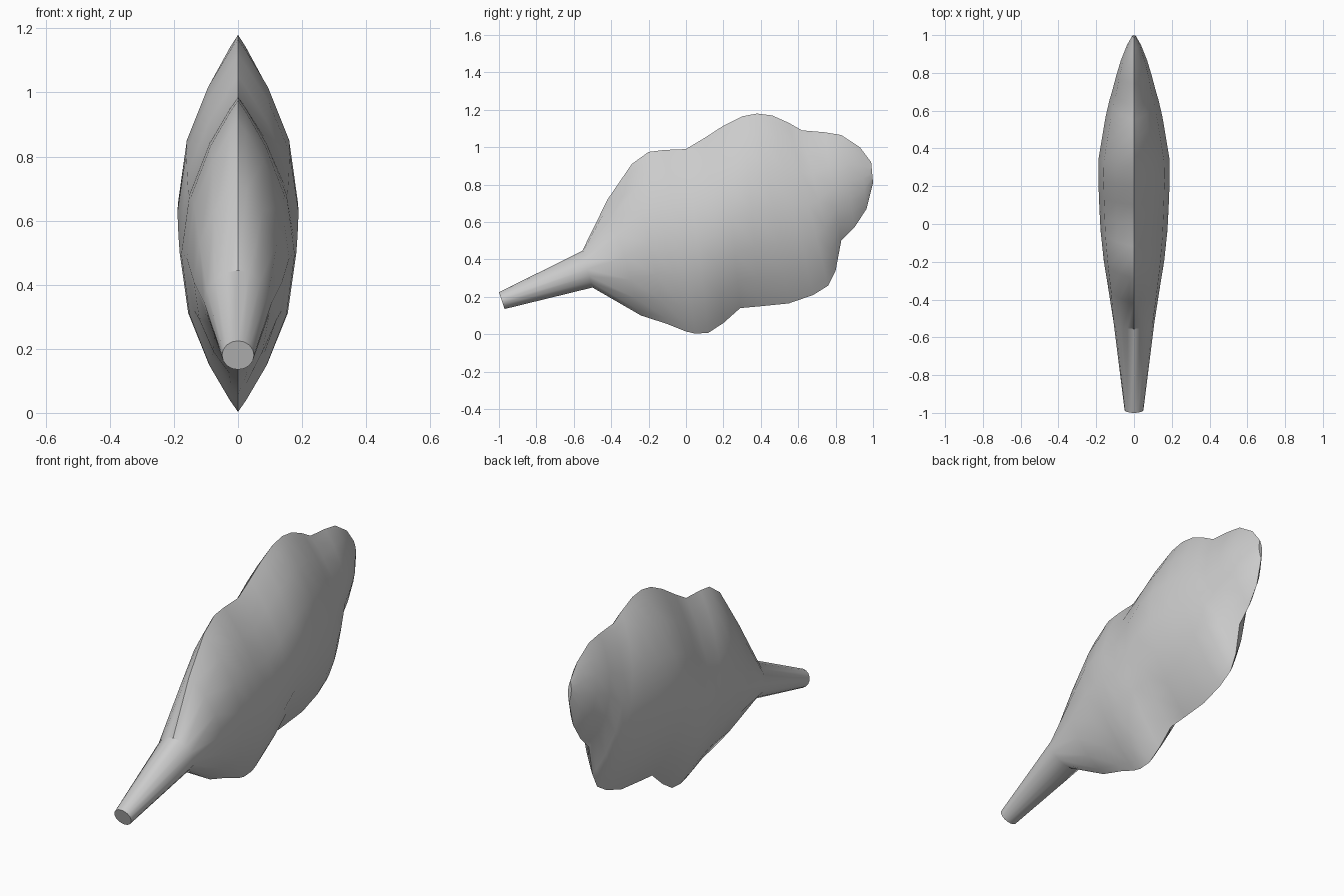
import bpy, bmesh, math

if "Cube" in bpy.data.objects:
    bpy.data.objects.remove(bpy.data.objects["Cube"])

# Leaf stations from stem to tip: top y, top z, bottom y, bottom z, half width, section power
# (power 1 = round stem, power 2 = lens with sharp rims)
STATIONS = [
    (-1.0, .225, -.97, .135, .05, 1), (-.555, .445, -.5, .25, .107, 1.15),
    (-.42, .72, -.24, .10, .138, 1.7), (-.29, .91, -.1, .055, .16, 2),
    (-.2, .975, 0, .015, .17, 2), (-.12, .985, .05, .003, .177, 2),
    (0, .99, .12, .008, .182, 2), (.1, 1.05, .2, .06, .186, 2),
    (.2, 1.115, .29, .14, .189, 2), (.3, 1.165, .4, .15, .187, 2),
    (.38, 1.18, .55, .165, .168, 2), (.46, 1.17, .68, .21, .15, 2),
    (.55, 1.13, .76, .26, .13, 2), (.62, 1.09, .8, .34, .114, 2),
    (.74, 1.08, .83, .5, .094, 2), (.83, 1.065, .9, .57, .07, 2),
    (.93, 1.0, .965, .67, .037, 2), (.99, .92, 1.0, .81, .01, 2),
]
N = 16


def section(bm, ty, tz, by, bz, w, p):
    ring = []
    for i in range(N):
        a = 2 * math.pi * i / N
        s, t = math.sin(a), (1 + math.cos(a)) / 2
        x = math.copysign(abs(s) ** p, s) * w
        ring.append(bm.verts.new((x, by + (ty - by) * t, bz + (tz - bz) * t)))
    return ring


# Loft the stem and leaf blade as one closed skin
bm = bmesh.new()
rings = [section(bm, *s) for s in STATIONS]
for a, b in zip(rings, rings[1:]):
    for i in range(N):
        j = (i + 1) % N
        bm.faces.new((a[i], a[j], b[j], b[i]))
bm.faces.new(rings[0])
bm.faces.new(rings[-1])
bmesh.ops.recalc_face_normals(bm, faces=bm.faces)
mesh = bpy.data.meshes.new("leaf")
bm.to_mesh(mesh)
bm.free()
leaf = bpy.data.objects.new("leaf", mesh)
bpy.context.collection.objects.link(leaf)

# Smooth blade, sharp rim
bpy.context.view_layer.objects.active = leaf
leaf.select_set(True)
bpy.ops.object.shade_smooth_by_angle(angle=math.radians(35))
